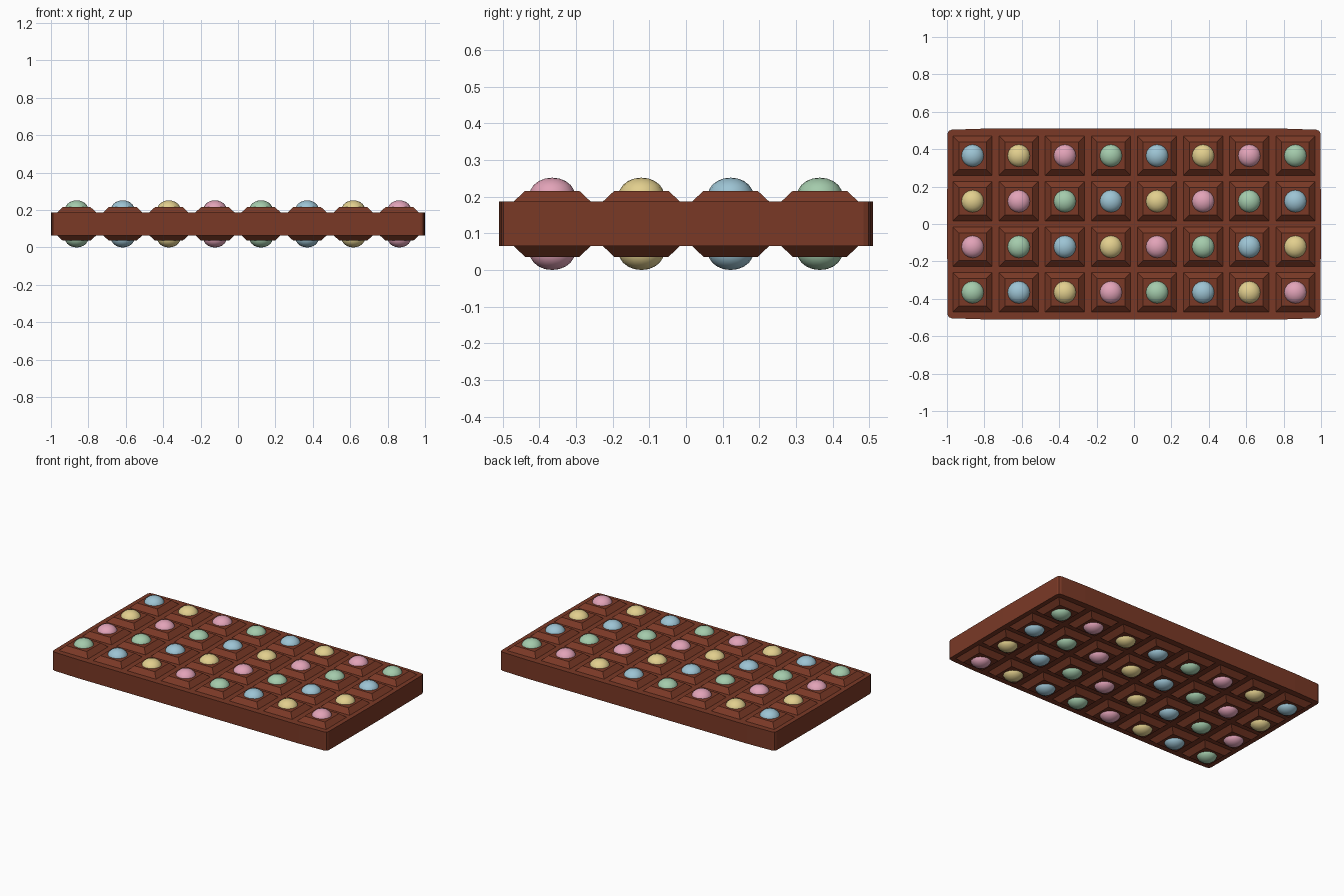
import bpy, bmesh
from mathutils import Matrix

if "Cube" in bpy.data.objects:
    bpy.data.objects.remove(bpy.data.objects["Cube"])


def material(name, rgb):
    m = bpy.data.materials.new(name)
    lin = [((c / 255 + 0.055) / 1.055) ** 2.4 for c in rgb]
    m.diffuse_color = (*lin, 1)
    m.use_nodes = True
    m.node_tree.nodes["Principled BSDF"].inputs["Base Color"].default_value = m.diffuse_color
    return m


def add_object(name, bm, mats):
    bmesh.ops.recalc_face_normals(bm, faces=bm.faces)
    mesh = bpy.data.meshes.new(name)
    bm.to_mesh(mesh)
    bm.free()
    for m in mats:
        mesh.materials.append(m)
    ob = bpy.data.objects.new(name, mesh)
    bpy.context.collection.objects.link(ob)
    return ob


brown = material("chocolate brown", (122, 57, 38))
candies = [material("candy blue", (157, 196, 212)),
           material("candy yellow", (226, 207, 142)),
           material("candy pink", (226, 163, 184)),
           material("candy green", (164, 203, 172))]

MID, HALF = 0.126, 0.061      # slab centre height and half thickness
STEP_X, STEP_Y = 0.2465, 0.2435

# Slab: slightly bowed rectangle with clipped corners
quarter = [(1.0, 0.0), (0.996, 0.485), (0.99, 0.498), (0.975, 0.504), (0.8, 0.51)]
half = quarter + [(-x, y) for x, y in reversed(quarter)]
outline = half + [(-x, -y) for x, y in half[1:-1]]
bm = bmesh.new()
face = bm.faces.new([bm.verts.new((x, y, MID - HALF)) for x, y in outline])
ext = bmesh.ops.extrude_face_region(bm, geom=[face])
bmesh.ops.translate(bm, vec=(0, 0, 2 * HALF),
                    verts=[g for g in ext["geom"] if isinstance(g, bmesh.types.BMVert)])
add_object("chocolate_slab", bm, [brown])

# Raised squares and candy domes on both faces
squares, domes = bmesh.new(), bmesh.new()
for row in range(4):
    for col in range(8):
        x, y = (col - 3.5) * STEP_X, (1.5 - row) * STEP_Y
        for side in (1, -1):
            # Tapered chocolate square
            rings = []
            for r, h in ((0.107, HALF - 0.002), (0.074, HALF + 0.029)):
                rings.append([squares.verts.new((x + sx * r, y + sy * r, MID + side * h))
                              for sx, sy in ((-1, -1), (1, -1), (1, 1), (-1, 1))])
            low, top = rings
            squares.faces.new(top)
            squares.faces.new(low[::-1])
            for i in range(4):
                j = (i + 1) % 4
                squares.faces.new((low[i], low[j], top[j], top[i]))
            # Flattened candy
            place = Matrix.Translation((x, y, MID + side * 0.078)) @ Matrix.Diagonal((0.062, 0.062, 0.048, 1))
            new = bmesh.ops.create_uvsphere(domes, u_segments=16, v_segments=10,
                                            radius=1, matrix=place)
            for f in {f for v in new["verts"] for f in v.link_faces}:
                f.material_index = (row + col) % 4
                f.smooth = True
add_object("chocolate_squares", squares, [brown])
add_object("candy_domes", domes, candies)
